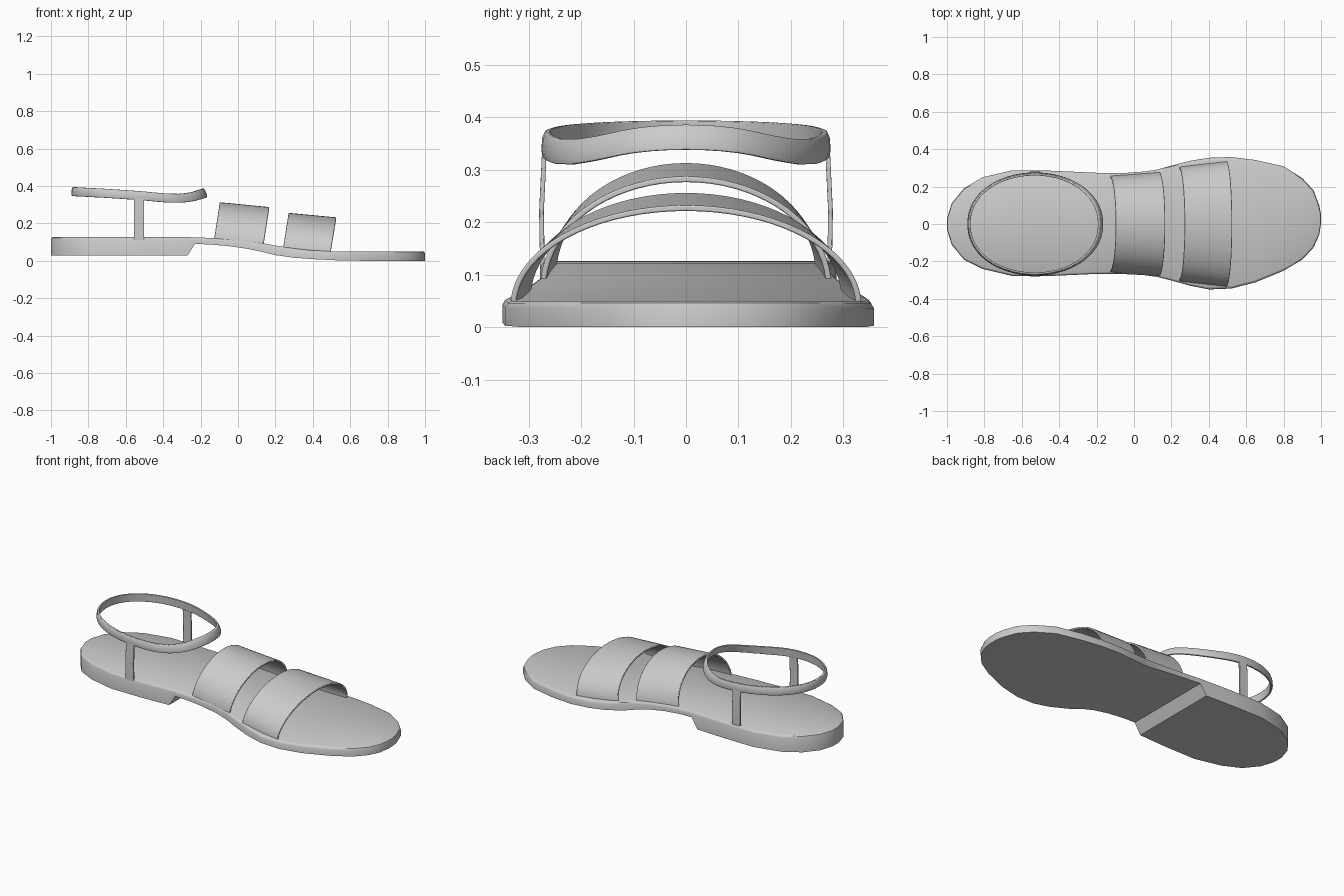
import bpy, math
from math import sin, cos, pi

if "Cube" in bpy.data.objects:
    bpy.data.objects.remove(bpy.data.objects["Cube"])


def make(name, verts, faces, bevel=0.0, angle=35):
    me = bpy.data.meshes.new(name)
    me.from_pydata(verts, [], faces)
    ob = bpy.data.objects.new(name, me)
    bpy.context.collection.objects.link(ob)
    bpy.ops.object.select_all(action='DESELECT')
    bpy.context.view_layer.objects.active = ob
    ob.select_set(True)
    bpy.ops.object.mode_set(mode='EDIT')
    bpy.ops.mesh.select_all(action='SELECT')
    bpy.ops.mesh.normals_make_consistent(inside=False)
    bpy.ops.object.mode_set(mode='OBJECT')
    bpy.ops.object.shade_smooth_by_angle(angle=math.radians(angle))
    if bevel:
        m = ob.modifiers.new("soft_edges", 'BEVEL')
        m.width, m.segments, m.limit_method = bevel, 2, 'ANGLE'
    return ob


def interp(pts, x):
    if x <= pts[0][0]:
        return pts[0][1]
    for (x0, z0), (x1, z1) in zip(pts, pts[1:]):
        if x <= x1:
            return z0 + (z1 - z0) * (x - x0) / (x1 - x0)
    return pts[-1][1]


# Sole: outline stations (x, left y, right y) and side-view height profiles
stations = [(-1, .03, -.03), (-.975, .11, -.11), (-.91, .19, -.19), (-.81, .25, -.24),
            (-.65, .287, -.278), (-.45, .285, -.278), (-.27, .277, -.27), (-.23, .275, -.268),
            (-.15, .272, -.267), (-.05, .273, -.268), (.05, .28, -.273), (.12, .29, -.282),
            (.2, .312, -.302), (.3, .338, -.33), (.4, .354, -.35), (.52, .358, -.345),
            (.65, .342, -.312), (.8, .308, -.25), (.9, .245, -.19), (.96, .18, -.125),
            (.99, .1, -.06), (1, .05, 0)]
top_z = [(-1, .126), (-.25, .126), (-.15, .122), (0, .112), (.1, .1), (.24, .074),
         (.36, .058), (.5, .05), (1, .05)]
bottom_z = [(-1, .028), (-.27, .028), (-.23, .09), (-.15, .087), (0, .074), (.1, .054),
            (.2, .03), (.3, .016), (.45, .005), (.6, 0), (1, 0)]

outline = [(x, l) for x, l, r in stations] + [(x, r) for x, l, r in reversed(stations)]
n, k = len(outline), len(stations)
verts = [(x, y, interp(bottom_z, x)) for x, y in outline]
verts += [(x, y, interp(top_z, x) - .014) for x, y in outline]
verts += [(x * .997, y * .985, interp(top_z, x) - .004) for x, y in outline]
verts += [(x * .99, y * .96, interp(top_z, x)) for x, y in outline]
faces = [(r * n + i, r * n + (i + 1) % n, (r + 1) * n + (i + 1) % n, (r + 1) * n + i)
         for r in range(3) for i in range(n)]
for o in (0, 3 * n):
    faces += [(o + i, o + i + 1, o + n - 2 - i, o + n - 1 - i) for i in range(k - 1)]
make("sole", verts, faces, angle=40)


# Foot straps: arched bands lofted from a back arch to a front arch
def strap(name, back, front, lean, thick=.011, rows=6, cols=36):
    verts, faces = [], []
    for layer in (0, thick):
        for j in range(rows + 1):
            t = j / rows
            x, w, zb, zt = [a + (b - a) * t for a, b in zip(back, front)]
            for i in range(cols + 1):
                a = pi * i / cols
                verts.append((x + lean * sin(a), (w - layer) * cos(a),
                              zb + (zt - zb - layer) * sin(a)))
    c = cols + 1
    o = (rows + 1) * c
    for j in range(rows):
        for i in range(cols):
            q = (j * c + i, j * c + i + 1, (j + 1) * c + i + 1, (j + 1) * c + i)
            faces += [q, tuple(v + o for v in reversed(q))]
        for i in (0, cols):
            a, b = j * c + i, (j + 1) * c + i
            faces.append((a, b, b + o, a + o))
    for i in range(cols):
        for r in (0, rows * c):
            faces.append((r + i, r + i + 1, r + i + 1 + o, r + i + o))
    make(name, verts, faces, bevel=.003)


strap("instep_strap", (-.13, .258, .1, .313), (.135, .278, .075, .287), .032)
strap("toe_strap", (.24, .306, .06, .256), (.495, .335, .04, .232), .03)

# Ankle strap: closed band that dips at the sides and rises at the front
mid_z = [(-.89, .37), (-.7, .36), (-.52, .348), (-.38, .335), (-.3, .334),
         (-.24, .342), (-.19, .357), (-.17, .363)]
seg = 56
section = [(0, -.024), (.004, -.012), (.004, .012), (0, .024), (-.010, .024), (-.010, -.024)]
verts, m = [], len(section)
for i in range(seg):
    a = 2 * pi * i / seg
    ca, sa = cos(a), sin(a)
    x = -.53 + .356 * ca
    lean = .3 * max(0, ca) ** 2 + .08
    z = interp(mid_z, x)
    for d, h in section:
        e = d - h * lean
        verts.append((-.53 + (.356 + e) * ca, (.271 + e) * math.copysign(abs(sa) ** .93, sa), z + h))
faces = [(i * m + j, i * m + (j + 1) % m, (i + 1) % seg * m + (j + 1) % m, (i + 1) % seg * m + j)
         for i in range(seg) for j in range(m)]
make("ankle_strap", verts, faces, bevel=.002)

# Upright straps joining the sole to the ankle strap
for side, name in ((1, "left_upright"), (-1, "right_upright")):
    verts = [(x, side * (y + d), z) for y, z in ((.269, .11), (.271, .22), (.265, .345))
             for x, d in ((-.556, 0), (-.502, 0), (-.502, .009), (-.556, .009))]
    faces = [(r + i, r + (i + 1) % 4, r + 4 + (i + 1) % 4, r + 4 + i)
             for r in (0, 4) for i in range(4)] + [(0, 1, 2, 3), (8, 9, 10, 11)]
    make(name, verts, faces, bevel=.002)
